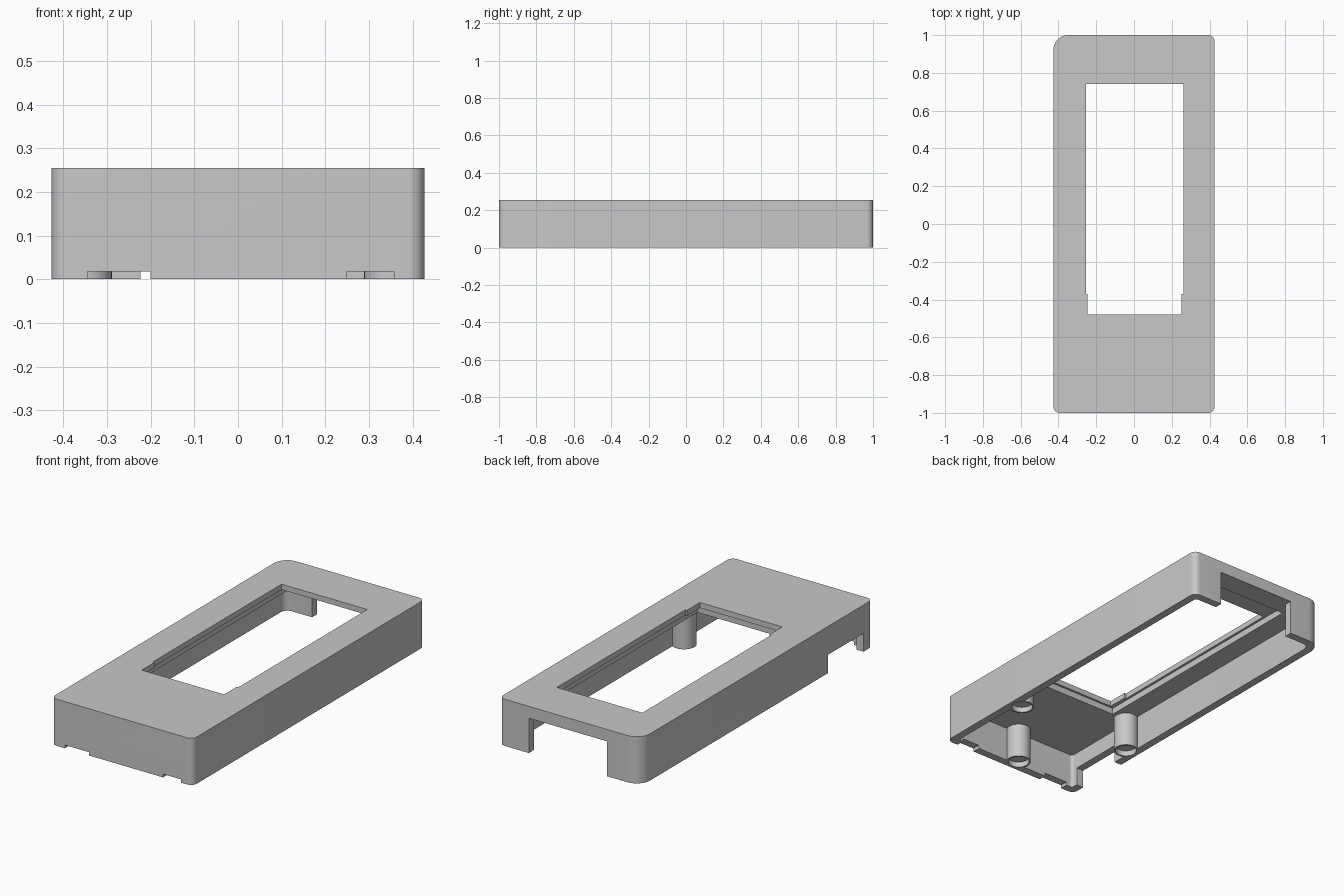
import bpy, bmesh
from math import cos, sin, pi

if "Cube" in bpy.data.objects:
    bpy.data.objects.remove(bpy.data.objects["Cube"], do_unlink=True)

grey = bpy.data.materials.new("light grey plastic")
grey.use_nodes = True
colour = (0.58, 0.58, 0.58, 1)
grey.diffuse_color = colour
grey.node_tree.nodes["Principled BSDF"].inputs["Base Color"].default_value = colour

HALF_W, HALF_L, HEIGHT = 0.427, 1.0, 0.255
WALL, CEILING = 0.043, 0.19


def prism(name, outline, z0, z1):
    """Solid made by extruding a counter-clockwise outline from z0 to z1."""
    bm = bmesh.new()
    base = bm.faces.new([bm.verts.new((x, y, z0)) for x, y in outline])
    top = bmesh.ops.extrude_face_region(bm, geom=[base])["geom"]
    moved = [v for v in top if isinstance(v, bmesh.types.BMVert)]
    bmesh.ops.translate(bm, verts=moved, vec=(0, 0, z1 - z0))
    bmesh.ops.recalc_face_normals(bm, faces=bm.faces)
    mesh = bpy.data.meshes.new(name)
    bm.to_mesh(mesh)
    bm.free()
    mesh.materials.append(grey)
    obj = bpy.data.objects.new(name, mesh)
    bpy.context.collection.objects.link(obj)
    return obj


def rounded(hx, hy, radius, big, steps=10):
    """Rounded rectangle whose back corner at -x has a bigger radius."""
    points = []
    corners = [(1, 1, radius), (-1, 1, big), (-1, -1, radius), (1, -1, radius)]
    for i, (sx, sy, r) in enumerate(corners):
        for k in range(steps + 1):
            a = (i + k / steps) * pi / 2
            points.append((sx * (hx - r) + r * cos(a), sy * (hy - r) + r * sin(a)))
    return points


def circle(cx, cy, r, n=40):
    return [(cx + r * cos(2 * pi * k / n), cy + r * sin(2 * pi * k / n)) for k in range(n)]


def rect(x0, x1, y0, y1):
    return [(x0, y0), (x1, y0), (x1, y1), (x0, y1)]


def combine(tool, operation):
    """Apply one boolean to the case and drop the tool."""
    mod = case.modifiers.new(tool.name, "BOOLEAN")
    mod.operation = operation
    mod.solver = "EXACT"
    mod.object = tool
    bpy.ops.object.modifier_apply(modifier=mod.name)
    bpy.data.objects.remove(tool, do_unlink=True)


# Outer shell
case = prism("case_cover", rounded(HALF_W, HALF_L, 0.035, 0.08), 0, HEIGHT)
bpy.ops.object.select_all(action="DESELECT")
case.select_set(True)
bpy.context.view_layer.objects.active = case

# Hollow underside
combine(prism("cavity", rounded(HALF_W - WALL, HALF_L - WALL, 0.015, 0.04),
              -0.1, CEILING), "DIFFERENCE")

# Screw posts: one on each side, one at the front
posts = [(-0.352, -0.485), (0.352, -0.485), (0, -0.932)]
for x, y in posts:
    combine(prism("screw_post", circle(x, y, 0.063), 0, CEILING + 0.02), "UNION")
for x, y in posts:
    combine(prism("post_socket", circle(x, y, 0.054), -0.1, 0.03), "DIFFERENCE")

# Window with narrower front end, and the pocket behind it
window = [(-0.245, -0.48), (0.252, -0.48), (0.252, -0.37), (0.262, -0.37),
          (0.262, 0.74), (-0.255, 0.74), (-0.255, -0.37), (-0.245, -0.37)]
combine(prism("window", window, 0.1, 0.4), "DIFFERENCE")
combine(prism("window_pocket", rect(-0.268, 0.275, -0.492, 0.88), 0.1, 0.225), "DIFFERENCE")

# Openings in the back, side and front walls
combine(prism("back_opening", rect(-0.223, 0.248, 0.9, 1.1), -0.1, CEILING), "DIFFERENCE")
combine(prism("side_notch", rect(-0.5, -0.38, -0.92, -0.614), -0.1, 0.1), "DIFFERENCE")
for x0, x1 in [(-0.345, -0.2), (0.248, 0.357)]:
    combine(prism("front_notch", rect(x0, x1, -1.1, -0.95), -0.1, 0.018), "DIFFERENCE")

bpy.ops.object.shade_smooth_by_angle(angle=pi / 6)
